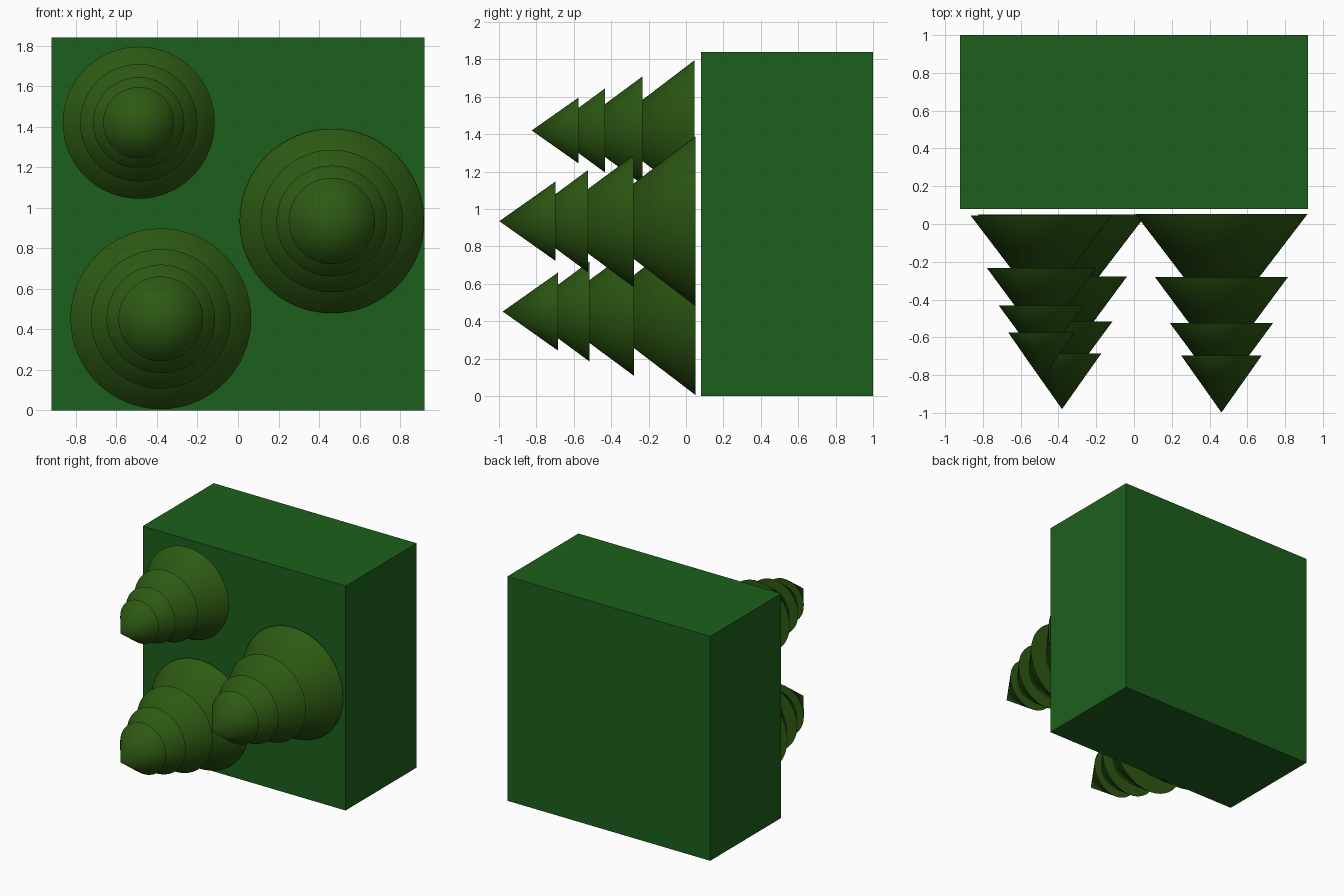
import bpy, math
from mathutils import Matrix

if "Cube" in bpy.data.objects:
    bpy.data.objects.remove(bpy.data.objects["Cube"])


def material(name, rgb):
    m = bpy.data.materials.new(name)
    lin = [((c / 255 + 0.055) / 1.055) ** 2.4 for c in rgb]
    m.diffuse_color = (*lin, 1)
    m.use_nodes = True
    m.node_tree.nodes["Principled BSDF"].inputs["Base Color"].default_value = m.diffuse_color
    return m


hedge_green = material("hedge_green", (28, 96, 28))
tree_green = material("tree_green", (45, 90, 18))

# Solid block behind the trees
bpy.ops.mesh.primitive_cube_add(size=1, location=(0, 0.54, 0.92))
block = bpy.context.object
block.name = "block"
block.scale = (1.84, 0.92, 1.84)
block.data.materials.append(hedge_green)

# Tiers: (base offset, cone length) as fractions of tree length, radius fraction
TIERS = [(0.0, 0.567, 1.0), (0.318, 0.452, 0.772),
         (0.549, 0.352, 0.600), (0.713, 0.287, 0.468)]


def tree(name, x, z, radius, base_y, tip_y):
    length = base_y - tip_y
    for i, (start, span, r) in enumerate(TIERS, 1):
        depth = span * length
        y = base_y - start * length - depth / 2
        bpy.ops.mesh.primitive_cone_add(
            vertices=64, radius1=radius * r, radius2=0, depth=depth,
            location=(x, y, z), rotation=(math.pi / 2, 0, 0))
        tier = bpy.context.object
        tier.name = f"{name}_tier_{i}"
        tier.data.materials.append(tree_green)
        bpy.ops.object.shade_smooth_by_angle(angle=math.radians(40))


# Three trees lying along -y
tree("upper_left_tree", -0.49, 1.42, 0.375, 0.045, -0.825)
tree("right_tree", 0.463, 0.935, 0.455, 0.052, -0.998)
tree("lower_left_tree", -0.381, 0.452, 0.446, 0.05, -0.98)
